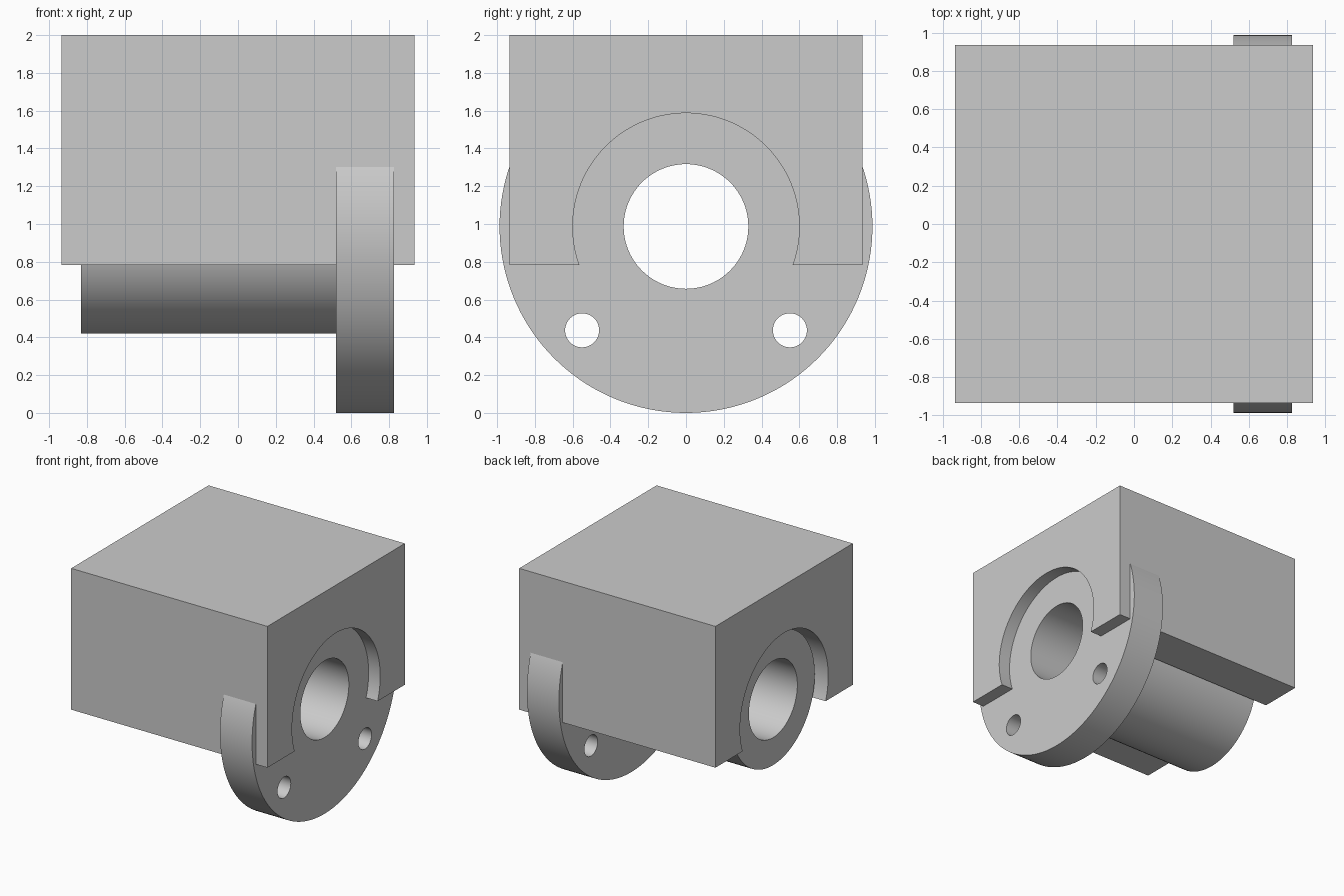
import bpy, bmesh
from math import asin, cos, pi, radians, sin
from mathutils import Matrix

if "Cube" in bpy.data.objects:
    bpy.data.objects.remove(bpy.data.objects["Cube"])

AXIS_Z = 0.987      # height of the shared bore axis
HALF = 0.935        # half width of the block
BLOCK_BOTTOM = 0.783

grey = bpy.data.materials.new("light_grey")
grey.use_nodes = True
colour = (0.6, 0.6, 0.6, 1)
grey.diffuse_color = colour
grey.node_tree.nodes["Principled BSDF"].inputs["Base Color"].default_value = colour


def arc(y, z, radius, start, end, steps):
    return [(y + radius * cos(start + (end - start) * i / steps),
             z + radius * sin(start + (end - start) * i / steps))
            for i in range(steps + 1)]


def circle(y, z, radius, steps=96):
    return arc(y, z, radius, 0, 2 * pi, steps)[:-1]


def extrude_profile(name, loops, x0, x1):
    """Fill y-z loops (inner loops become holes) and extrude them along x."""
    curve = bpy.data.curves.new(name + "_profile", "CURVE")
    curve.dimensions = "2D"
    curve.fill_mode = "BOTH"
    curve.extrude = (x1 - x0) / 2
    for loop in loops:
        spline = curve.splines.new("POLY")
        spline.points.add(len(loop) - 1)
        for point, (y, z) in zip(spline.points, loop):
            point.co = (y, z, 0, 1)
        spline.use_cyclic_u = True
    helper = bpy.data.objects.new(name + "_profile", curve)
    bpy.context.collection.objects.link(helper)
    graph = bpy.context.evaluated_depsgraph_get()
    mesh = bpy.data.meshes.new_from_object(helper.evaluated_get(graph))
    bpy.data.objects.remove(helper)
    bpy.data.curves.remove(curve)

    # Stand the profile up so that its depth runs along x
    mesh.transform(Matrix(((0, 0, 1, (x0 + x1) / 2), (1, 0, 0, 0),
                           (0, 1, 0, 0), (0, 0, 0, 1))))
    bm = bmesh.new()
    bm.from_mesh(mesh)
    bmesh.ops.remove_doubles(bm, verts=bm.verts, dist=0.0001)
    bmesh.ops.recalc_face_normals(bm, faces=bm.faces)
    bm.to_mesh(mesh)
    bm.free()
    mesh.name = name
    mesh.materials.clear()
    mesh.materials.append(grey)
    mesh.shade_smooth()
    mesh.set_sharp_from_angle(angle=radians(30))
    obj = bpy.data.objects.new(name, mesh)
    bpy.context.collection.objects.link(obj)
    return obj


# Block with a round channel open at the bottom
channel = 0.6
dip = asin((AXIS_Z - BLOCK_BOTTOM) / channel)
outline = arc(0, AXIS_Z, channel, pi + dip, -dip, 72)
outline += [(HALF, BLOCK_BOTTOM), (HALF, 2), (-HALF, 2), (-HALF, BLOCK_BOTTOM)]
extrude_profile("housing_block", [outline], -HALF, HALF)

# Sleeve lying in the channel
bore = circle(0, AXIS_Z, 0.33)
extrude_profile("sleeve", [circle(0, AXIS_Z, 0.567), bore], -0.83, 0.52)

# Flange with the bore and two bolt holes
bolt_holes = [circle(side * 0.55, 0.437, 0.09, 48) for side in (-1, 1)]
extrude_profile("flange", [circle(0, AXIS_Z, 0.987, 144), bore] + bolt_holes, 0.52, 0.825)
